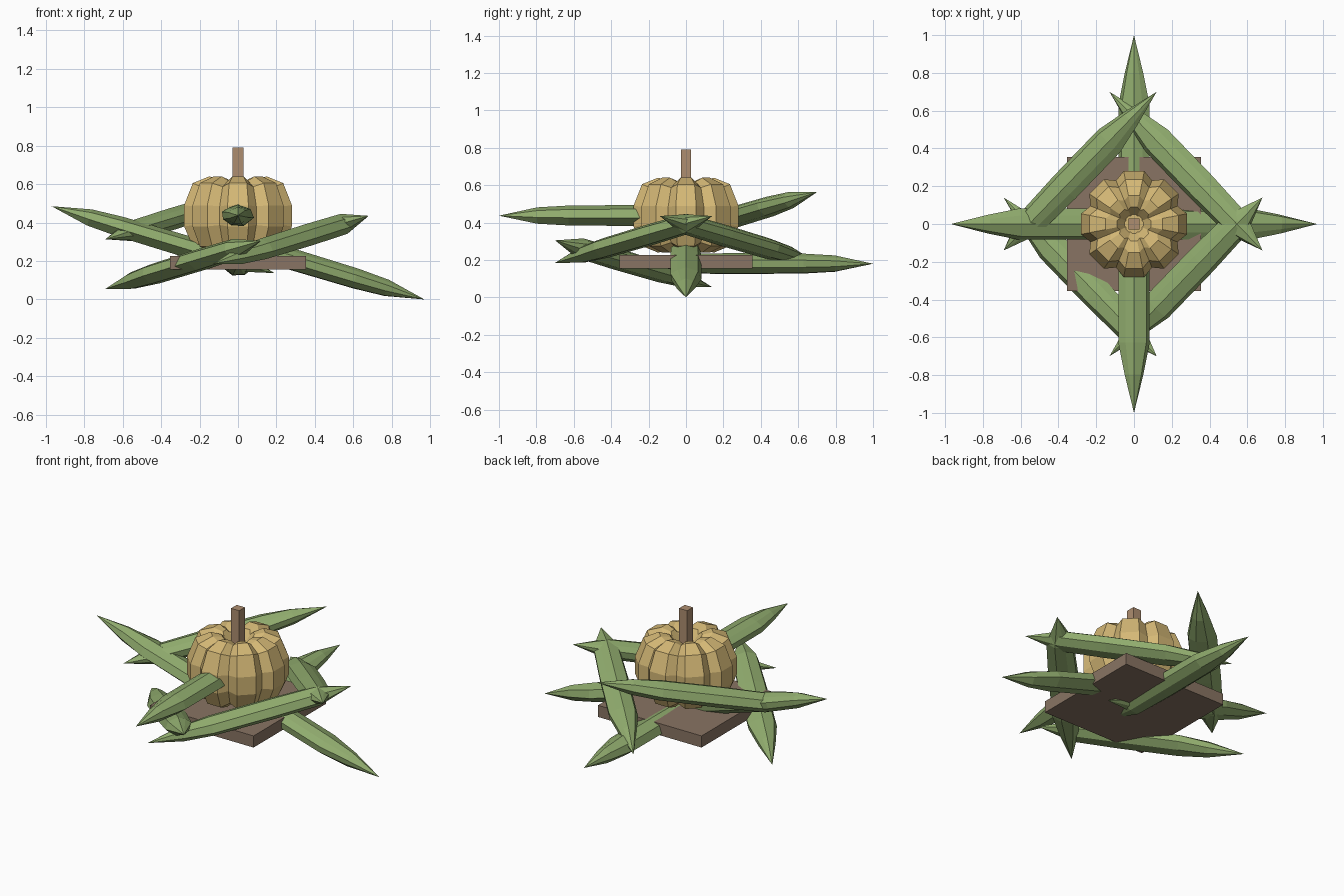
import bpy, bmesh
from math import cos, sin, radians
from mathutils import Vector

cube = bpy.data.objects.get("Cube")
if cube:
    bpy.data.objects.remove(cube, do_unlink=True)


def material(name, rgb):
    m = bpy.data.materials.new(name)
    m.use_nodes = True
    color = (*rgb, 1.0)
    m.diffuse_color = color
    bsdf = m.node_tree.nodes["Principled BSDF"]
    bsdf.inputs["Base Color"].default_value = color
    bsdf.inputs["Roughness"].default_value = 0.9
    return m


GREEN = material("leaf green", (0.28, 0.41, 0.155))
YELLOW = material("pumpkin yellow", (0.66, 0.48, 0.18))
BROWN = material("board brown", (0.25, 0.175, 0.125))
TAN = material("stem tan", (0.42, 0.27, 0.16))


def finish(bm, name, mat):
    bmesh.ops.recalc_face_normals(bm, faces=bm.faces)
    mesh = bpy.data.meshes.new(name)
    bm.to_mesh(mesh)
    bm.free()
    mesh.materials.append(mat)
    obj = bpy.data.objects.new(name, mesh)
    bpy.context.collection.objects.link(obj)
    return obj


def box(name, half, z0, z1, mat):
    bm = bmesh.new()
    bmesh.ops.create_cube(bm, size=1)
    for v in bm.verts:
        v.co = (v.co.x * 2 * half, v.co.y * 2 * half, z0 if v.co.z < 0 else z1)
    return finish(bm, name, mat)


def bridge(bm, a, b):
    n = len(a)
    for i in range(n):
        bm.faces.new((a[i], a[(i + 1) % n], b[(i + 1) % n], b[i]))


# Leaf: faceted, flattened spindle with a long tip and a shorter root
SECTION = [(-0.083, 0.02), (-0.045, 0.042), (0.0, 0.057), (0.065, 0.035),
           (0.083, -0.012), (0.03, -0.055), (-0.035, -0.052), (-0.078, -0.02)]
RINGS = [(0.17, 0.6, 0.78), (0.31, 1.0, 0.95), (0.6, 1.0, 1.0), (0.83, 0.9, 0.95)]


def leaf(name, tip, root):
    tip, root = Vector(tip), Vector(root)
    axis = root - tip
    side = axis.cross(Vector((0, 0, 1))).normalized()
    up = side.cross(axis).normalized()
    bm = bmesh.new()
    rings = []
    for t, w, h in RINGS:
        c = tip + axis * t
        rings.append([bm.verts.new(c + side * x * w + up * z * h) for x, z in SECTION])
    for a, b in zip(rings, rings[1:]):
        bridge(bm, a, b)
    for ring, end in ((rings[0], tip), (rings[-1], root)):
        v = bm.verts.new(end)
        for i in range(len(ring)):
            bm.faces.new((ring[i], ring[(i + 1) % len(ring)], v))
    return finish(bm, name, GREEN)


# Leaves reaching outward from the middle
leaf("front_leaf", (0, -1, 0.437), (0, 0.2, 0.437))
leaf("back_leaf", (0, 1, 0.18), (0, -0.2, 0.18))
leaf("right_leaf", (-0.97, 0, 0.485), (0.19, 0, 0.137))
leaf("left_leaf", (0.97, 0, 0.0), (-0.19, 0, 0.35))

# Leaves woven in a square around the pumpkin
leaf("front_left_leaf", (-0.13, -0.7, 0.185), (0.68, 0.14, 0.435))
leaf("front_right_leaf", (-0.69, 0.14, 0.055), (0.12, -0.7, 0.305))
leaf("back_left_leaf", (-0.13, 0.7, 0.185), (0.68, -0.14, 0.435))
leaf("back_right_leaf", (0.12, 0.7, 0.563), (-0.69, -0.14, 0.313))

# Board and stem
box("base_board", 0.355, 0.155, 0.227, BROWN)
box("stem", 0.028, 0.5, 0.79, TAN)

# Pumpkin: lobed rings with creases between the lobes
PROFILE = [(0.05, 0.57), (0.09, 0.625), (0.15, 0.64), (0.235, 0.605), (0.28, 0.49),
           (0.28, 0.38), (0.235, 0.275), (0.15, 0.24), (0.05, 0.26)]
LOBES, MID_Z = 8, 0.44
bm = bmesh.new()
rings = []
for r, z in PROFILE:
    ring = []
    for k in range(LOBES):
        for offset, s in ((-22.5, 0.89), (-11, 1.02), (11, 1.02)):
            a = radians(k * 360 / LOBES + offset)
            height = MID_Z + (z - MID_Z) * min(s, 1)
            ring.append(bm.verts.new((r * s * cos(a), r * s * sin(a), height)))
    rings.append(ring)
for a, b in zip(rings, rings[1:]):
    bridge(bm, a, b)
bm.faces.new(rings[0])
bm.faces.new(rings[-1])
finish(bm, "pumpkin", YELLOW)
